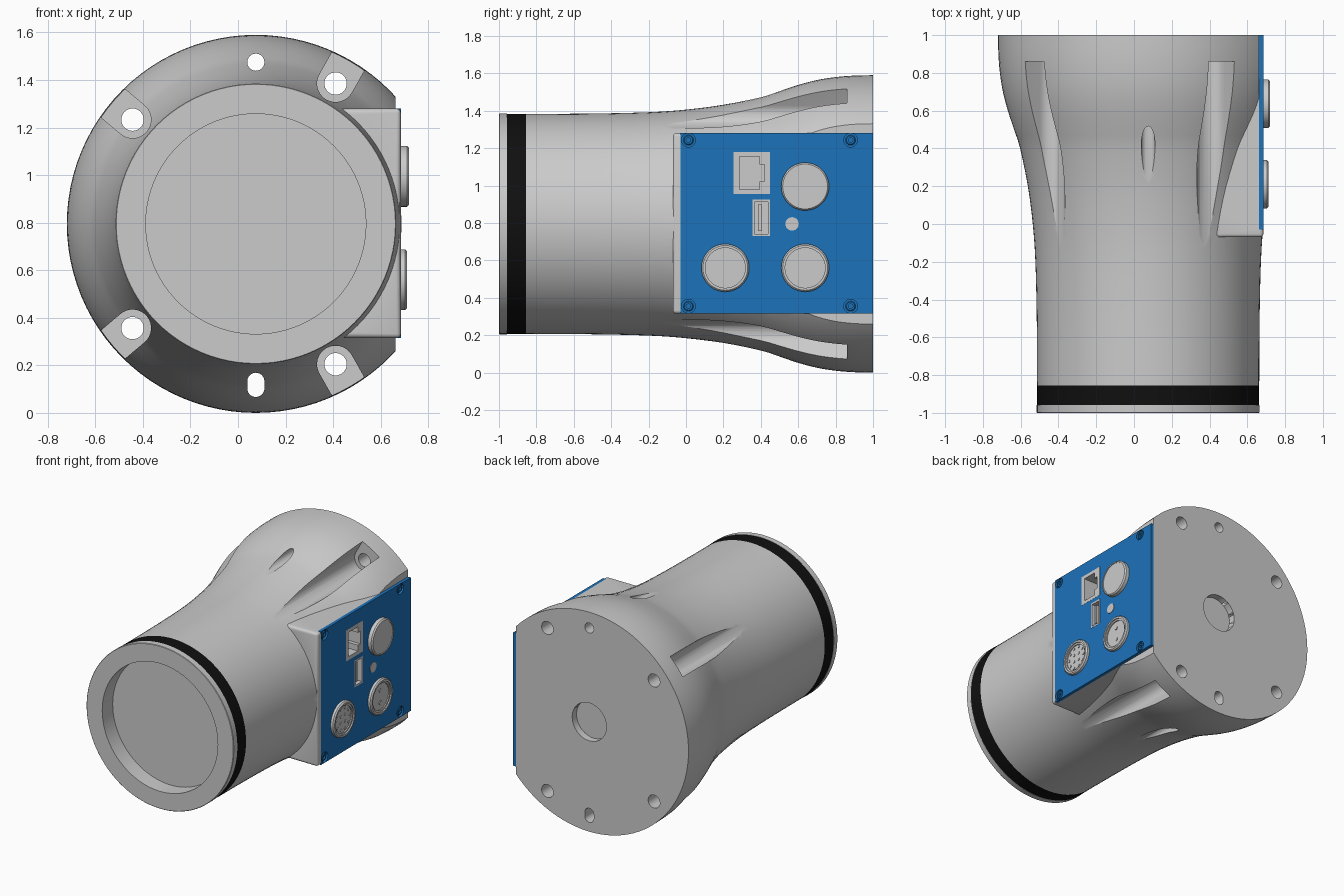
import bpy, bmesh
from math import cos, sin, pi, radians
from mathutils import Matrix, Vector

if "Cube" in bpy.data.objects:
    bpy.data.objects.remove(bpy.data.objects["Cube"])

CX, CZ = 0.075, 0.795          # main axis, running along y
FACE = 0.685                   # outer face of the side panel


def finish(name, bm, color=None):
    bmesh.ops.recalc_face_normals(bm, faces=bm.faces)
    me = bpy.data.meshes.new(name)
    bm.to_mesh(me)
    bm.free()
    ob = bpy.data.objects.new(name, me)
    bpy.context.collection.objects.link(ob)
    if color:
        mat = bpy.data.materials.get(color[0]) or bpy.data.materials.new(color[0])
        mat.diffuse_color = color[1]
        mat.use_nodes = True
        mat.node_tree.nodes["Principled BSDF"].inputs["Base Color"].default_value = mat.diffuse_color
        me.materials.append(mat)
    return ob


def lathe(name, profile, loc, axis='y', steps=48, color=None):
    """Revolve (radius, height) points around an axis through loc."""
    bm = bmesh.new()
    vs = [bm.verts.new((r, 0, h)) for r, h in profile]
    es = [bm.edges.new(p) for p in zip(vs, vs[1:])]
    bmesh.ops.spin(bm, geom=vs + es, cent=(0, 0, 0), axis=(0, 0, 1),
                   angle=2 * pi, steps=steps, use_merge=False)
    bmesh.ops.remove_doubles(bm, verts=bm.verts, dist=1e-5)
    rot = Matrix.Rotation(-pi / 2, 4, 'X') if axis == 'y' else Matrix.Rotation(pi / 2, 4, 'Y')
    bm.transform(Matrix.Translation(loc) @ rot)
    return finish(name, bm, color)


def cyl(name, r, a, b, loc, axis='y', steps=32, color=None):
    return lathe(name, [(0, a), (r, a), (r, b), (0, b)], loc, axis, steps, color)


def box(name, x, y, z, color=None, bevel=0):
    bm = bmesh.new()
    bmesh.ops.create_cube(bm, size=1)
    for v in bm.verts:
        v.co = [lo + (c + 0.5) * (hi - lo) for c, (lo, hi) in zip(v.co, (x, y, z))]
    if bevel:
        bmesh.ops.bevel(bm, geom=bm.edges[:], offset=bevel, segments=4,
                        profile=0.5, affect='EDGES')
    return finish(name, bm, color)


def slot(name, r, angle, d0, d1, y0, y1, n=16):
    """Round-ended slot lying along a radial line, extruded along y."""
    bm = bmesh.new()
    pts = []
    for d, start in ((d1, -pi / 2), (d0, pi / 2)):
        for k in range(n + 1):
            a = angle + start + pi * k / n
            pts.append((CX + d * cos(angle) + r * cos(a), y0, CZ + d * sin(angle) + r * sin(a)))
    f = bm.faces.new([bm.verts.new(p) for p in pts])
    ext = bmesh.ops.extrude_face_region(bm, geom=[f])['geom']
    bmesh.ops.translate(bm, vec=(0, y1 - y0, 0),
                        verts=[g for g in ext if isinstance(g, bmesh.types.BMVert)])
    return finish(name, bm)


def boolean(ob, tool, op='DIFFERENCE'):
    m = ob.modifiers.new('bool', 'BOOLEAN')
    m.object, m.operation, m.solver = tool, op, 'EXACT'
    bpy.context.view_layer.objects.active = ob
    bpy.ops.object.modifier_apply(modifier=m.name)
    bpy.data.objects.remove(tool)


def smooth_curve(pts, n=3):
    """Catmull-Rom interpolation through 2D points."""
    p = [Vector(q) for q in pts]
    p = [p[0]] + p + [p[-1]]
    out = []
    for a, b, c, d in zip(p, p[1:], p[2:], p[3:]):
        for k in range(n):
            t = k / n
            out.append(0.5 * (2 * b + (c - a) * t + (2 * a - 5 * b + 4 * c - d) * t ** 2
                              + (3 * b - a - 3 * c + d) * t ** 3))
    return [tuple(q) for q in out + [p[-1]]]


BLUE = ('panel_blue', (0.012, 0.17, 0.49, 1))
BLACK = ('band_black', (0.005, 0.005, 0.005, 1))
AXIS = (CX, 0, CZ)

# Flared main body
outline = smooth_curve([(0.588, -0.855), (0.59, -0.5), (0.597, -0.2), (0.611, 0), (0.637, 0.2),
                        (0.678, 0.4), (0.71, 0.5), (0.743, 0.6), (0.769, 0.7), (0.785, 0.8),
                        (0.793, 0.9), (0.795, 1.0)])
body = lathe('body', [(0, -0.855)] + outline + [(0, 1.0)], AXIS, steps=96)

# Connector housing merged into the side, then cut flat for the panel
boolean(body, box('housing', (0.3, FACE), (-0.07, 0.95), (0.315, 1.28), bevel=0.018), 'UNION')
boolean(body, box('flat_cutter', (0.662, 1.2), (-0.03, 1.2), (-0.2, 1.8)))

# Bolt pockets and bolt holes in the flange
for deg in (60.4, 139.8, -60.4, -139.8):
    a = radians(deg)
    boolean(body, slot('pocket_cutter', 0.078, a, 0.679, 1.1, -0.5, 0.86))
    boolean(body, cyl('bolt_cutter', 0.047, 0.4, 1.1,
                      (CX + 0.679 * cos(a), 0, CZ + 0.679 * sin(a))))

# Locating pin hole (top), pin slot (bottom), and central recess in the back
boolean(body, cyl('pin_cutter', 0.036, 0.0, 1.1, (CX, 0, CZ + 0.68)))
boolean(body, slot('pin_slot_cutter', 0.036, -pi / 2, 0.662, 0.692, 0.0, 1.1))
boolean(body, cyl('centre_cutter', 0.137, 0.95, 1.1, AXIS, steps=48))

# Front end: black band and recessed cap
lathe('front_cap', [(0, -0.88), (0.463, -0.88), (0.463, -1), (0.587, -1), (0.59, -0.997),
                    (0.59, -0.957), (0.575, -0.957), (0.575, -0.855), (0, -0.855)],
      AXIS, steps=96)
lathe('black_band', [(0.57, -0.957), (0.588, -0.957), (0.588, -0.855), (0.57, -0.855),
                     (0.57, -0.957)], AXIS, steps=96, color=BLACK)

# Blue side panel with counterbored screws
panel = box('side_panel', (0.662, FACE), (-0.03, 1.0), (0.315, 1.28), BLUE)
for y in (0.013, 0.88):
    for z in (0.355, 1.243):
        boolean(panel, cyl('screw_cutter', 0.037, FACE - 0.016, 0.8, (0, y, z), 'x', 24))
        lathe('panel_screw', [(0, 0.671), (0.012, 0.671), (0.012, 0.682), (0.022, 0.682),
                              (0.027, 0.677), (0.027, 0.665)], (0, y, z), 'x', 24, BLUE)

# Network jack and data port: grey sockets sunk through the panel
sockets = (('network_jack', (0.255, 0.45), (0.955, 1.18),
            [((0.285, 0.393), (0.98, 1.155)), ((0.38, 0.42), (1.022, 1.113))]),
           ('data_port', (0.355, 0.45), (0.73, 0.925), [((0.367, 0.438), (0.742, 0.913))]))
for name, ys, zs, holes in sockets:
    boolean(panel, box('window_cutter', (0.5, 0.8), ys, zs))
    boolean(body, box('well_cutter', (0.54, 0.8), ys, zs))
    jack = box(name, (0.541, FACE + 0.001), ys, zs)
    for hy, hz in holes:
        boolean(jack, box('socket_cutter', (0.57, 0.8), hy, hz))
box('data_port_tongue', (0.56, 0.675), (0.385, 0.405), (0.757, 0.898))

# Round connectors: one capped, two open with contacts
lathe('capped_connector', [(0, 0.716), (0.112, 0.716), (0.112, 0.72), (0.12, 0.72),
                           (0.128, 0.711), (0.128, 0.66)], (0, 0.637, 0.995), 'x')
ring = [(0, 0.694), (0.095, 0.694), (0.095, 0.702), (0.107, 0.702), (0.107, 0.711),
        (0.12, 0.711), (0.128, 0.703), (0.128, 0.66)]
contacts = [(0.078 * cos(2 * pi * k / 10), 0.078 * sin(2 * pi * k / 10)) for k in range(10)]
contacts += [(0.035 * cos(pi / 4 + pi * k / 2), 0.035 * sin(pi / 4 + pi * k / 2)) for k in range(4)]
for name, y, dots, r in (('signal_connector', 0.21, contacts, 0.01),
                         ('power_connector', 0.637, [(0, 0.045), (0, -0.045)], 0.014)):
    lathe(name, ring, (0, y, 0.56), 'x')
    for dy, dz in dots:
        cyl(name + '_contact', r, 0.69, 0.699, (0, y + dy, 0.56 + dz), 'x', 12)

# Indicator light
cyl('indicator', 0.036, 0.66, FACE + 0.003, (0, 0.567, 0.795), 'x')

bpy.ops.object.select_all(action='SELECT')
bpy.ops.object.shade_smooth_by_angle(angle=radians(30))
